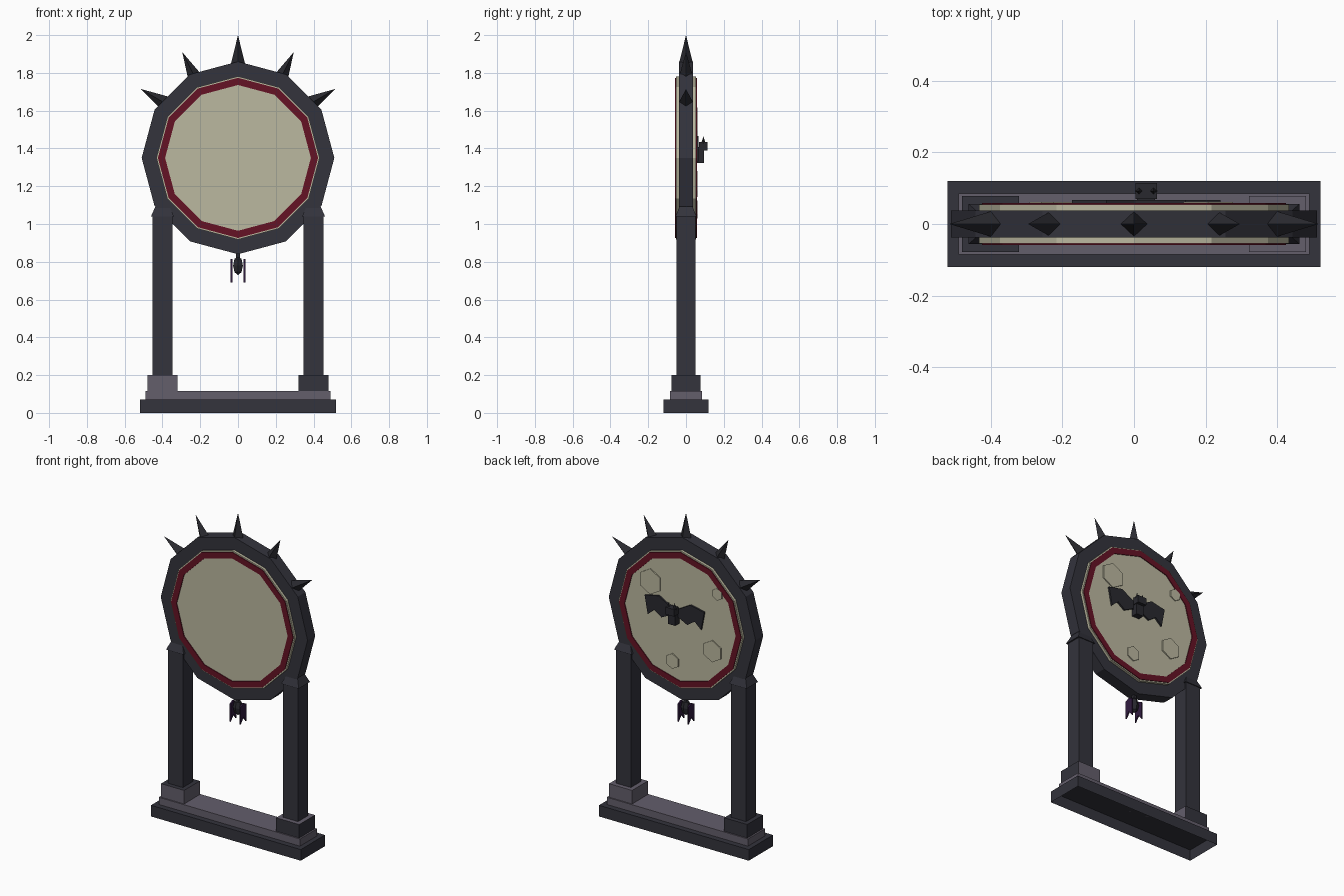
import bpy, bmesh, math
from mathutils import Vector, Matrix

cube = bpy.data.objects.get("Cube")
if cube:
    bpy.data.objects.remove(cube)


def material(name, rgb):
    m = bpy.data.materials.new(name)
    m.use_nodes = True
    m.diffuse_color = (*rgb, 1)
    m.node_tree.nodes["Principled BSDF"].inputs["Base Color"].default_value = (*rgb, 1)
    return m


DARK = material("dark slate", (0.033, 0.033, 0.045))
SPIKE = material("black iron", (0.022, 0.022, 0.028))
STONE = material("pale purple stone", (0.126, 0.112, 0.148))
CREAM = material("cream", (0.5, 0.48, 0.35))
RED = material("deep red", (0.13, 0.006, 0.018))
PURPLE = material("dark purple", (0.03, 0.011, 0.05))
CENTRE = Vector((0, 0, 1.35))


def finish(name, bm, *mats):
    bmesh.ops.recalc_face_normals(bm, faces=bm.faces)
    mesh = bpy.data.meshes.new(name)
    bm.to_mesh(mesh)
    bm.free()
    for m in mats:
        mesh.materials.append(m)
    obj = bpy.data.objects.new(name, mesh)
    bpy.context.collection.objects.link(obj)
    return obj


def block(name, centre, size, mat, taper=1):
    bm = bmesh.new()
    bmesh.ops.create_cube(bm, size=1)
    for v in bm.verts:
        if v.co.z > 0:
            v.co.xy *= taper
        v.co = Vector(a * s for a, s in zip(v.co, size)) + Vector(centre)
    return finish(name, bm, mat)


def prism(name, points, offset, mat):
    """Extrude a 3D outline by an offset."""
    bm = bmesh.new()
    face = bm.faces.new([bm.verts.new(p) for p in points])
    new = bmesh.ops.extrude_face_region(bm, geom=[face], use_keep_orig=True)["geom"]
    bmesh.ops.translate(bm, vec=offset, verts=[g for g in new if isinstance(g, bmesh.types.BMVert)])
    return finish(name, bm, mat)


def polygon(r, n, y, centre=CENTRE):
    return [Vector((centre.x + r * math.sin(math.tau * i / n), y,
                    centre.z + r * math.cos(math.tau * i / n))) for i in range(n)]


def ring(name, outer, inner, y0, y1, mat, n=12):
    bm = bmesh.new()
    loops = [[bm.verts.new(p) for p in polygon(r, n, y)]
             for r, y in ((outer, y0), (outer, y1), (inner, y1), (inner, y0))]
    for a, b in zip(loops, loops[1:] + loops[:1]):
        for i in range(n):
            j = (i + 1) % n
            bm.faces.new((a[i], a[j], b[j], b[i]))
    return finish(name, bm, mat)


def cone(name, base, tip, radius, mat):
    axis = Vector(tip) - Vector(base)
    bm = bmesh.new()
    bmesh.ops.create_cone(bm, cap_ends=True, segments=4, radius1=radius, radius2=0, depth=axis.length)
    tilt = Matrix.Rotation(math.atan2(axis.x, axis.z), 4, "Y")
    bm.transform(Matrix.Translation((Vector(base) + Vector(tip)) / 2) @ tilt)
    return finish(name, bm, mat)


# Stepped base, hollow underneath
base = block("base", (0, 0, 0.035), (1.04, 0.24, 0.07), DARK)
bm = bmesh.new()
bm.from_mesh(base.data)
bmesh.ops.delete(bm, geom=[f for f in bm.faces if f.normal.z < -0.9], context="FACES")
bm.to_mesh(base.data)
bm.free()
block("base_step", (0, 0, 0.0925), (0.98, 0.17, 0.045), STONE)

# Posts with two-toned feet and tapered caps
for side, s in (("left", 1), ("right", -1)):
    x = 0.4 * s
    foot = block(side + "_foot", (x, 0, 0.158), (0.16, 0.156, 0.085), DARK)
    foot.data.materials.append(STONE)
    for f in foot.data.polygons:
        f.material_index = int(f.normal.dot(Vector((-s, s, 0.5 * s))) > 0.4)
    block(side + "_post", (x, 0, 0.62), (0.104, 0.1, 0.84), DARK)
    block(side + "_post_cap", (x, 0, 1.067), (0.122, 0.112, 0.055), DARK, 0.6)

# Round frame, panel and coloured bands on both faces
ring("frame", 0.51, 0.42, -0.038, 0.038, DARK)
prism("panel", polygon(0.432, 12, -0.054), (0, 0.108, 0), CREAM)
for name, s in (("front_band", -1), ("back_band", 1)):
    ring(name, 0.424, 0.386, s * 0.053, s * 0.059, RED)

# Spikes along the top of the frame
cone("top_spike", (0, 0, 1.845), (0, 0, 2), 0.038, SPIKE)
for side, s in (("left", 1), ("right", -1)):
    cone(side + "_upper_spike", (s * 0.228, 0, 1.775), (s * 0.295, 0, 1.91), 0.038, SPIKE)
    cone(side + "_lower_spike", (s * 0.39, 0, 1.642), (s * 0.515, 0, 1.715), 0.038, SPIKE)

# Raised hexagon tiles on the back
for i, (x, z, r) in enumerate(((0.207, 1.535, 0.08), (-0.258, 1.578, 0.038),
                               (-0.224, 1.212, 0.068), (0.054, 1.076, 0.048))):
    prism(f"hexagon_tile_{i + 1}", polygon(r, 6, 0.052, Vector((x, 0, z))), (0, 0.009, 0), CREAM)

# Bat emblem on the back
BAT_X = 0.034
WING = ((0.0, 1.42), (0.03, 1.42), (0.11, 1.465), (0.207, 1.445), (0.185, 1.33),
        (0.14, 1.37), (0.09, 1.335), (0.03, 1.365), (0.0, 1.36))
for side, s in (("left", 1), ("right", -1)):
    prism(f"bat_{side}_wing", [(BAT_X + s * x, 0.056, z) for x, z in WING], (0, 0.011, 0), SPIKE)
    ear = BAT_X + s * 0.02
    cone(f"bat_{side}_ear", (ear, 0.092, 1.425), (ear, 0.092, 1.465), 0.012, SPIKE)
block("bat_body", (BAT_X, 0.074, 1.365), (0.05, 0.04, 0.085), SPIKE)
block("bat_head", (BAT_X, 0.092, 1.412), (0.06, 0.044, 0.045), SPIKE)

# Hanging bat below the frame
block("hanging_hook", (0, 0, 0.842), (0.022, 0.022, 0.04), SPIKE)
bm = bmesh.new()
bmesh.ops.create_uvsphere(bm, u_segments=6, v_segments=4, radius=1)
bm.transform(Matrix.Translation((0, 0, 0.78)) @ Matrix.Diagonal((0.03, 0.026, 0.05, 1)))
finish("hanging_body", bm, SPIKE)
FOLDED = ((-0.029, 0.8), (0, 0.815), (0.029, 0.8), (0.029, 0.69), (0, 0.725), (-0.029, 0.69))
for side, s in (("left", 1), ("right", -1)):
    prism(f"hanging_{side}_wing", [(s * 0.03, y, z) for y, z in FOLDED], (s * 0.009, 0, 0), PURPLE)
